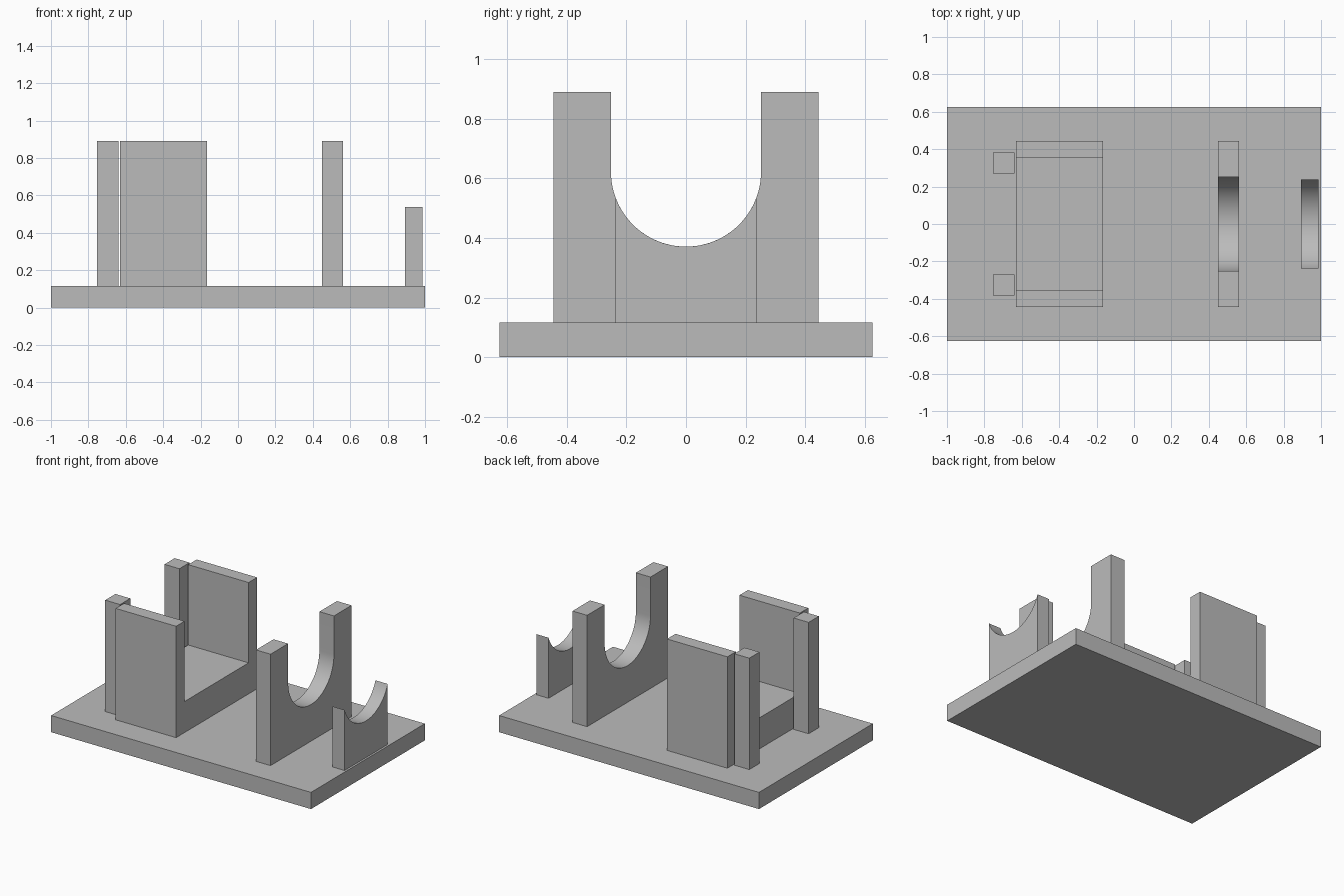
import bpy
import bmesh
import math

cube = bpy.data.objects.get("Cube")
if cube:
    bpy.data.objects.remove(cube, do_unlink=True)

# Single plain grey
grey = bpy.data.materials.new("plain_grey")
grey.use_nodes = True
colour = (0.5, 0.5, 0.5, 1)
grey.diffuse_color = colour
grey.node_tree.nodes["Principled BSDF"].inputs["Base Color"].default_value = colour

BASE_TOP = 0.116
TOP = 0.891
HALF = 0.445            # half depth of the tall supports
RADIUS = 0.252          # radius of the cradle curve
AXIS_Z = 0.371 + RADIUS


def extrude_profile(name, points, x0, x1):
    """Extrude a (y, z) outline along x."""
    bm = bmesh.new()
    face = bm.faces.new([bm.verts.new((x0, y, z)) for y, z in points])
    new = bmesh.ops.extrude_face_region(bm, geom=[face])["geom"]
    bmesh.ops.translate(bm, vec=(x1 - x0, 0, 0),
                        verts=[v for v in new if isinstance(v, bmesh.types.BMVert)])
    bmesh.ops.recalc_face_normals(bm, faces=bm.faces)
    mesh = bpy.data.meshes.new(name)
    bm.to_mesh(mesh)
    bm.free()
    obj = bpy.data.objects.new(name, mesh)
    bpy.context.collection.objects.link(obj)
    mesh.materials.append(grey)
    return obj


def block(name, x0, x1, y0, y1, z0, z1):
    return extrude_profile(name, [(y0, z0), (y1, z0), (y1, z1), (y0, z1)], x0, x1)


def arc(half_angle, steps=48):
    """Lower part of the cradle circle, from +y to -y."""
    angles = [half_angle * (1 - 2 * i / steps) for i in range(steps + 1)]
    return [(RADIUS * math.sin(a), AXIS_Z - RADIUS * math.cos(a)) for a in angles]


def smooth(obj):
    bpy.ops.object.select_all(action="DESELECT")
    obj.select_set(True)
    bpy.context.view_layer.objects.active = obj
    bpy.ops.object.shade_smooth_by_angle(angle=math.radians(30))


# Base plate
block("base_plate", -1, 1, -0.626, 0.626, 0, BASE_TOP)

# U-shaped channel with a raised floor
inner, floor = 0.352, 0.332
extrude_profile("channel", [
    (-HALF, BASE_TOP), (HALF, BASE_TOP), (HALF, TOP), (inner, TOP),
    (inner, floor), (-inner, floor), (-inner, TOP), (-HALF, TOP)], -0.63, -0.165)

# Pair of square posts beside the channel
for name, side in (("front_post", -1), ("back_post", 1)):
    y0, y1 = sorted((side * 0.27, side * 0.382))
    block(name, -0.755, -0.64, y0, y1, BASE_TOP, TOP)

# Tall cradle with a rounded slot
smooth(extrude_profile("tall_cradle", [
    (-HALF, BASE_TOP), (HALF, BASE_TOP), (HALF, TOP), (RADIUS, TOP),
    *arc(math.pi / 2), (-RADIUS, TOP), (-HALF, TOP)], 0.45, 0.562))

# Short cradle whose curve runs out to sharp tips
short = 0.237
smooth(extrude_profile("short_cradle", [
    (-short, BASE_TOP), (short, BASE_TOP),
    *arc(math.asin(short / RADIUS))], 0.892, 0.986))
